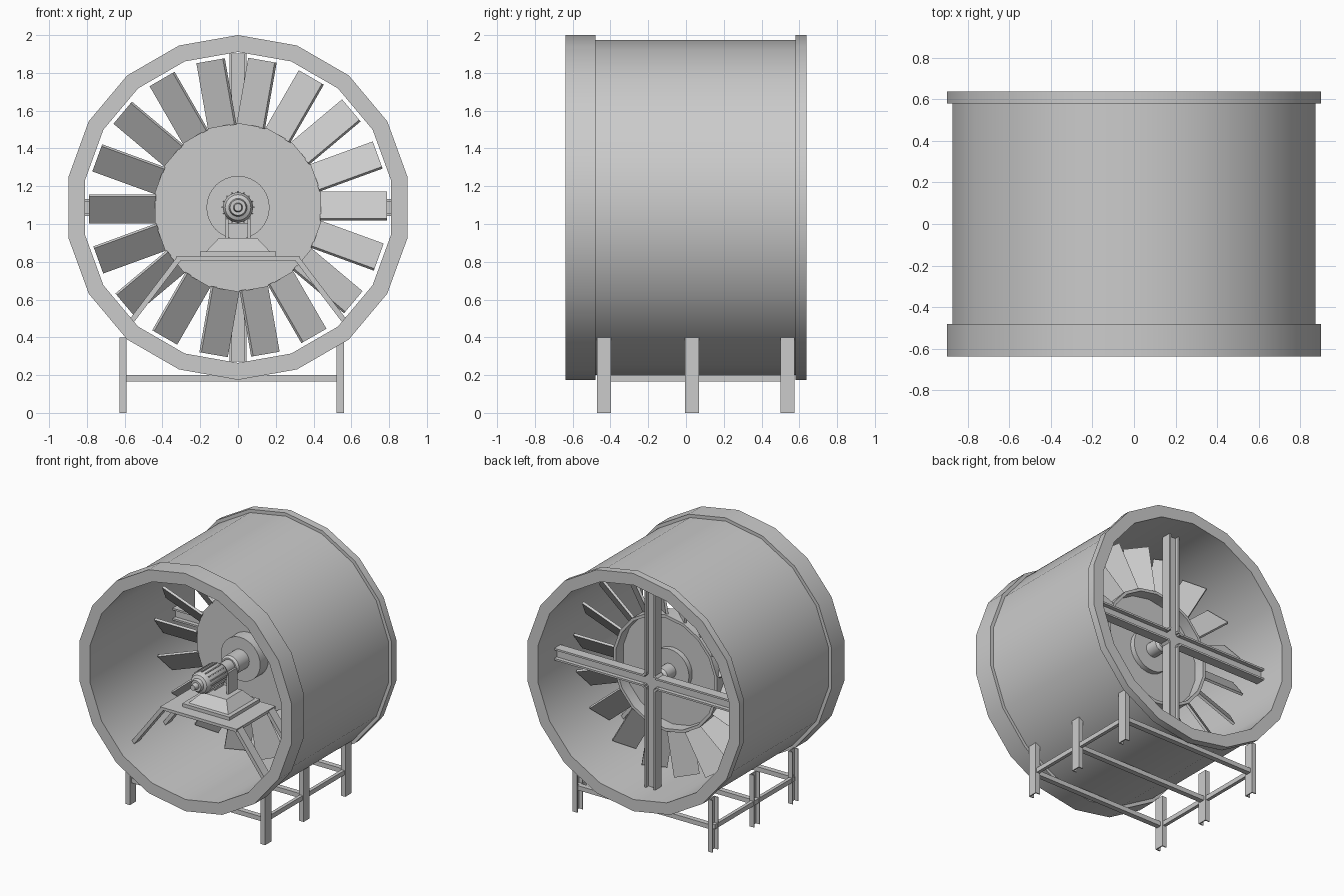
import bpy, bmesh, math
from mathutils import Matrix, Vector

if "Cube" in bpy.data.objects:
    bpy.data.objects.remove(bpy.data.objects["Cube"])

ZC = 1.0875  # height of the fan axis


def finish(bm, name, smooth=False):
    bmesh.ops.recalc_face_normals(bm, faces=bm.faces)
    me = bpy.data.meshes.new(name)
    bm.to_mesh(me)
    bm.free()
    ob = bpy.data.objects.new(name, me)
    bpy.context.collection.objects.link(ob)
    if smooth:
        bpy.ops.object.select_all(action='DESELECT')
        ob.select_set(True)
        bpy.context.view_layer.objects.active = ob
        bpy.ops.object.shade_smooth_by_angle(angle=math.radians(30))
    return ob


def lathe(name, profile, n, closed=False):
    """Spin (radius, y) points round the fan axis; a vertex sits at the top."""
    bm = bmesh.new()
    rings = []
    for r, y in profile:
        if r == 0:
            rings.append([bm.verts.new((0, y, ZC))] * n)
        else:
            rings.append([bm.verts.new((r * math.sin(2 * math.pi * i / n), y,
                                        ZC + r * math.cos(2 * math.pi * i / n))) for i in range(n)])
    pairs = list(zip(rings, rings[1:]))
    if closed:
        pairs.append((rings[-1], rings[0]))
    for a, b in pairs:
        for i in range(n):
            j = (i + 1) % n
            bm.faces.new(list(dict.fromkeys([a[i], a[j], b[j], b[i]])))
    return finish(bm, name, True)


def add_box(bm, lo, hi, mat=Matrix()):
    size = [h - l for l, h in zip(lo, hi)]
    mid = [(h + l) / 2 for l, h in zip(lo, hi)]
    bmesh.ops.create_cube(bm, size=1, matrix=mat @ Matrix.Translation(mid) @ Matrix.Diagonal((*size, 1)))


def boxes(name, items, mat=Matrix()):
    bm = bmesh.new()
    for lo, hi in items:
        add_box(bm, lo, hi, mat)
    return finish(bm, name)


def around(deg):
    """Local x becomes the radial direction at this angle round the axis."""
    return Matrix.Translation((0, 0, ZC)) @ Matrix.Rotation(-math.radians(deg), 4, 'Y')


# Duct shell and its two end rims
def tube(name, r0, r1, y0, y1):
    lathe(name, [(r0, y0), (r1, y0), (r1, y1), (r0, y1)], 18, True)


tube("duct_shell", 0.823, 0.887, -0.48, 0.58)
tube("front_rim", 0.823, 0.9125, -0.637, -0.48)
tube("back_rim", 0.823, 0.9125, 0.58, 0.637)

# Rotor hub, hollow at the back
lathe("rotor_hub", [(0, 0.13), (0.447, 0.13), (0.447, 0.25), (0.425, 0.25), (0.425, 0.16), (0, 0.16)], 18)

# Pitched blades
bm = bmesh.new()
for k in range(18):
    m = around(20 * k) @ Matrix.Translation((0, 0.175, 0.008)) @ Matrix.Rotation(math.radians(-38), 4, 'X')
    add_box(bm, (0.435, -0.009, -0.09), (0.79, 0.009, 0.09), m)
finish(bm, "fan_blades")

# Hub flanges, shaft and coupling
lathe("front_flange", [(0, 0.03), (0.167, 0.03), (0.167, 0.13), (0, 0.13)], 32)
lathe("back_flange", [(0, 0.16), (0.165, 0.16), (0.165, 0.2), (0, 0.2)], 32)
lathe("back_shaft", [(0, 0.2), (0.055, 0.2), (0.055, 0.3), (0.04, 0.32), (0.04, 0.4), (0, 0.4)], 24)
lathe("coupling", [(0, -0.11), (0.06, -0.11), (0.075, -0.095), (0.075, 0.03), (0, 0.03)], 24)

# Motor body with cooling fins
lathe("motor", [(0, -0.55), (0.02, -0.55), (0.025, -0.51), (0.042, -0.51), (0.048, -0.485),
                (0.068, -0.475), (0.08, -0.45), (0.08, -0.25), (0.065, -0.22),
                (0.05, -0.21), (0.05, -0.11), (0, -0.11)], 24)
bm = bmesh.new()
for k in range(16):
    add_box(bm, (0.07, -0.44, -0.004), (0.087, -0.26, 0.004), around(22.5 * k))
finish(bm, "motor_fins")

# Motor pedestal: uprights, saddle, tapered block, base plate
boxes("pedestal_uprights", [((s * 0.057 - 0.008, -0.21, 0.91), (s * 0.057 + 0.008, -0.1, 1.09)) for s in (-1, 1)]
      + [((-0.057, -0.2, 1.0), (0.057, -0.11, 1.03))])
bm = bmesh.new()
add_box(bm, (-0.17, -0.36, 0.853), (0.17, -0.04, 0.925))
for v in bm.verts:
    if v.co.z > 0.9:
        v.co.x *= 0.6
        v.co.y = -0.19 + (v.co.y + 0.2) * 0.6
finish(bm, "pedestal_block")
boxes("pedestal_plate", [((-0.2, -0.39, 0.83), (0.2, -0.02, 0.855))])

# Motor platform with splayed struts down to the duct wall
boxes("motor_platform", [((-0.325, -0.48, 0.808), (0.325, -0.01, 0.83))])
bm = bmesh.new()
for s in (-1, 1):
    for y in (-0.44, -0.06):
        a, b = Vector((s * 0.31, y, 0.82)), Vector((s * 0.565, y, 0.485))
        d = b - a
        m = Matrix.Translation((a + b) / 2) @ Matrix.Rotation(math.atan2(d.x, d.z), 4, 'Y')
        h = d.length / 2
        add_box(bm, (-0.014, -0.035, -h), (0.014, 0.035, h), m)
finish(bm, "platform_struts")

# Rear cross brace: four H-section arms with a small centre plate
for k, label in enumerate(("right", "top", "left", "bottom")):
    arm = [((0.045, 0.365, s * 0.039 - 0.007), (0.815, 0.44, s * 0.039 + 0.007)) for s in (-1, 1)]
    arm.append(((0, 0.397, -0.04), (0.815, 0.409, 0.04)))
    boxes(label + "_brace_arm", arm, around(90 * k))
    boxes(label + "_brace_gusset", [((0.064, 0.365, -0.022), (0.076, 0.44, 0.022))], around(90 * k + 45))

# Stand: channel legs open towards -x, cross bars and side rails
LEG_Y = (-0.433, 0.033, 0.538)
for side, x0 in (("left", -0.627), ("right", 0.522)):
    for pos, y in zip(("front", "middle", "back"), LEG_Y):
        boxes(f"{side}_{pos}_leg", [
            ((x0 + 0.03, y - 0.037, 0), (x0 + 0.038, y + 0.037, 0.4)),
            ((x0, y - 0.037, 0), (x0 + 0.032, y - 0.029, 0.4)),
            ((x0, y + 0.029, 0), (x0 + 0.032, y + 0.037, 0.4))])
    boxes(side + "_rail", [((x0 + 0.004, LEG_Y[0], 0.165), (x0 + 0.03, LEG_Y[2], 0.2))])
boxes("stand_cross_bars", [((-0.6, y - 0.02, 0.165), (0.53, y + 0.02, 0.2)) for y in LEG_Y])
